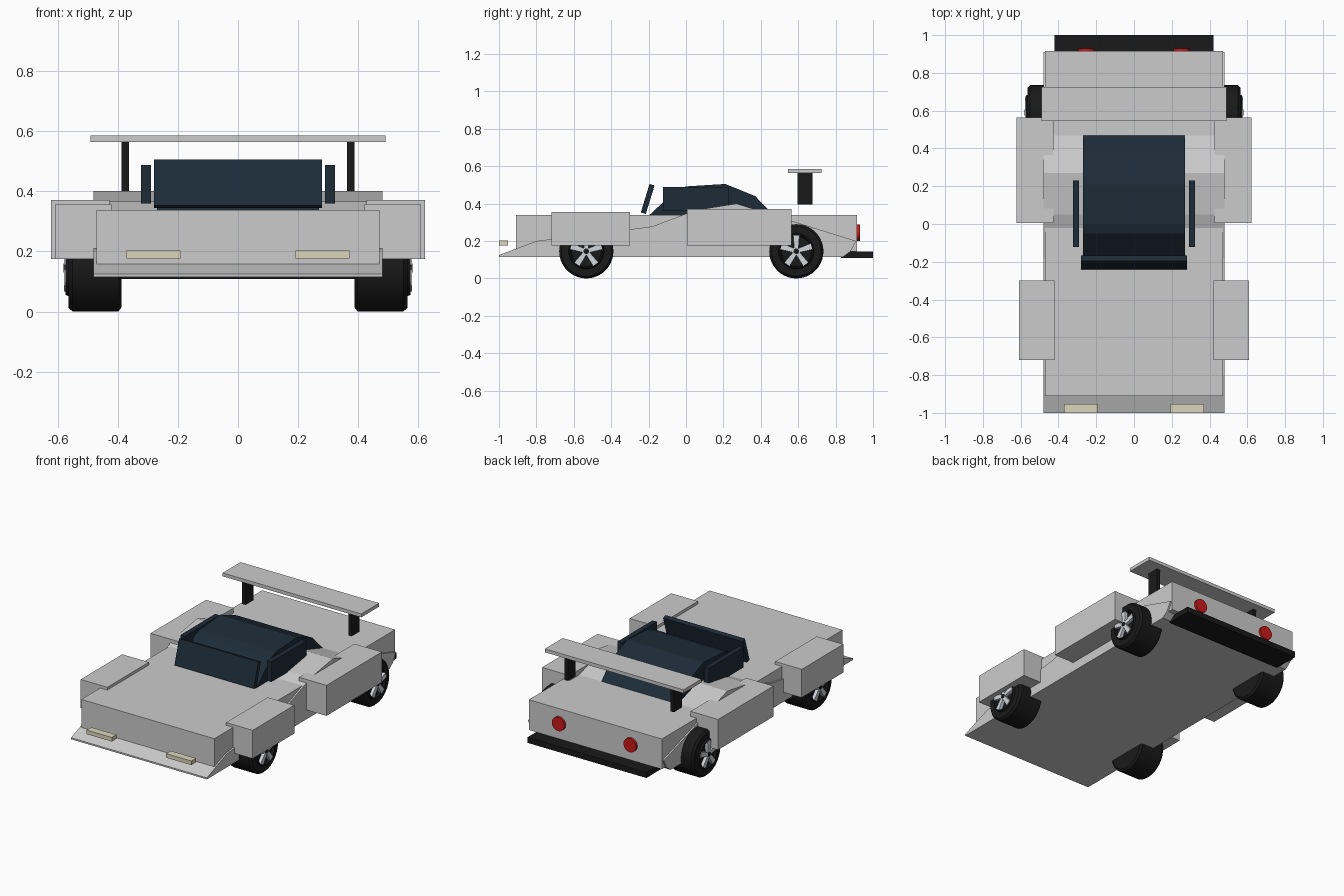
import bpy, bmesh, math
from mathutils import Matrix, Vector

if "Cube" in bpy.data.objects:
    bpy.data.objects.remove(bpy.data.objects["Cube"])


def material(name, color):
    m = bpy.data.materials.new(name)
    m.diffuse_color = (*color, 1)
    m.use_nodes = True
    m.node_tree.nodes["Principled BSDF"].inputs["Base Color"].default_value = m.diffuse_color
    return m


GLASS = material("dark_glass", (0.012, 0.025, 0.04))
BLACK = material("black", (0.01, 0.01, 0.01))
RED = material("red_lens", (0.6, 0.01, 0.01))
CREAM = material("headlight_cream", (0.72, 0.67, 0.5))
SILVER = material("silver", (0.65, 0.68, 0.72))


def finish(name, bm, mat=None, smooth=False):
    bmesh.ops.recalc_face_normals(bm, faces=bm.faces)
    me = bpy.data.meshes.new(name)
    bm.to_mesh(me)
    bm.free()
    ob = bpy.data.objects.new(name, me)
    bpy.context.collection.objects.link(ob)
    if mat:
        me.materials.append(mat)
    if smooth:
        bpy.ops.object.select_all(action='DESELECT')
        ob.select_set(True)
        bpy.context.view_layer.objects.active = ob
        bpy.ops.object.shade_smooth_by_angle(angle=math.radians(35))
    return ob


def box(name, x, y, z, mat=None):
    bm = bmesh.new()
    bmesh.ops.create_cube(bm, size=1)
    for v in bm.verts:
        v.co = Vector([(a + b) / 2 + c * (b - a) for (a, b), c in zip((x, y, z), v.co)])
    return finish(name, bm, mat)


def extrude_side(name, profile, half, mat=None):
    """Extrude a (y, z) profile across x."""
    bm = bmesh.new()
    f = bm.faces.new([bm.verts.new((-half, y, z)) for y, z in profile])
    ext = bmesh.ops.extrude_face_region(bm, geom=[f])["geom"]
    bmesh.ops.translate(bm, vec=(2 * half, 0, 0),
                        verts=[e for e in ext if isinstance(e, bmesh.types.BMVert)])
    return finish(name, bm, mat)


def lathe_x(name, profile, y, z, side, mat, steps=40):
    """Revolve an (x, radius) profile around a wheel axle."""
    bm = bmesh.new()
    vs = [bm.verts.new((side * x, 0, r)) for x, r in profile]
    es = [bm.edges.new(p) for p in zip(vs, vs[1:])]
    bmesh.ops.spin(bm, geom=vs + es, cent=(0, 0, 0), axis=(1, 0, 0),
                   angle=math.tau, steps=steps, use_merge=True)
    bmesh.ops.remove_doubles(bm, verts=bm.verts, dist=1e-4)
    bmesh.ops.translate(bm, vec=(0, y, z), verts=bm.verts)
    return finish(name, bm, mat, True)


# Body: wedge-shaped shell with a long flat deck box through it
extrude_side("wedge_body", [(-1, 0.115), (-1, 0.125), (-0.8, 0.2), (-0.3, 0.262),
                            (-0.18, 0.278), (0.05, 0.365), (0.27, 0.4), (0.91, 0.2),
                            (0.88, 0.145), (0.84, 0.115)], 0.48)
box("deck", (-0.47, 0.47), (-0.91, 0.915), (0.145, 0.338))

# Cabin glass
extrude_side("canopy", [(-0.2, 0.335), (-0.05, 0.475), (0.0, 0.492), (0.21, 0.505),
                        (0.37, 0.44), (0.47, 0.337)], 0.27, GLASS)
extrude_side("windshield", [(-0.242, 0.352), (-0.215, 0.345), (-0.168, 0.497),
                            (-0.195, 0.505)], 0.28, GLASS)

# Wing and rear bumper
box("rear_wing", (-0.49, 0.49), (0.545, 0.725), (0.563, 0.585))
box("rear_bumper", (-0.42, 0.42), (0.83, 1), (0.108, 0.144), BLACK)

R = 0.145
TIRE = [(0.388, 0), (0.388, 0.132), (0.398, R), (0.55, R), (0.563, 0.133),
        (0.563, 0.095), (0.573, 0.09), (0.573, 0.084), (0.558, 0.08), (0.558, 0)]

for s, tag in ((1, "right"), (-1, "left")):
    def pair(a, b):
        return tuple(sorted((s * a, s * b)))

    # Fenders, side glass, wing posts and headlights
    box(f"front_fender_{tag}", pair(0.42, 0.608), (-0.72, -0.3), (0.175, 0.356))
    box(f"rear_fender_{tag}", pair(0.427, 0.622), (0.005, 0.565), (0.175, 0.37))
    box(f"side_window_{tag}", pair(0.29, 0.322), (-0.122, 0.23), (0.36, 0.488), GLASS)
    box(f"wing_post_{tag}", pair(0.363, 0.387), (0.595, 0.675), (0.395, 0.565), BLACK)
    box(f"headlight_{tag}", pair(0.192, 0.37), (-1, -0.953), (0.177, 0.203), CREAM)

    # Round tail light
    bm = bmesh.new()
    bmesh.ops.create_cone(bm, cap_ends=True, segments=32, radius1=0.044, radius2=0.044,
                          depth=0.03, matrix=Matrix.Translation((s * 0.253, 0.915, 0.245))
                          @ Matrix.Rotation(math.pi / 2, 4, 'X'))
    finish(f"tail_light_{tag}", bm, RED, True)

    # Wheels: tire, five-spoke rim, hub cap
    for end, y in (("front", -0.533), ("rear", 0.59)):
        lathe_x(f"{end}_tire_{tag}", TIRE, y, R, s, BLACK)
        bm = bmesh.new()
        for i in range(5):
            rot = Matrix.Rotation(i * math.tau / 5, 4, 'X')
            spoke = bmesh.ops.create_cube(bm, size=1)["verts"]
            for v in spoke:
                outer = v.co.z > 0
                v.co = rot @ Vector((s * (0.567 + v.co.x * 0.022),
                                     v.co.y * (0.034 if outer else 0.022),
                                     0.085 if outer else 0.01))
        bmesh.ops.translate(bm, vec=(0, y, R), verts=bm.verts)
        finish(f"{end}_spokes_{tag}", bm, SILVER)
        lathe_x(f"{end}_hub_{tag}", [(0.555, 0), (0.555, 0.015), (0.58, 0.015), (0.58, 0)],
                y, R, s, BLACK, 16)
